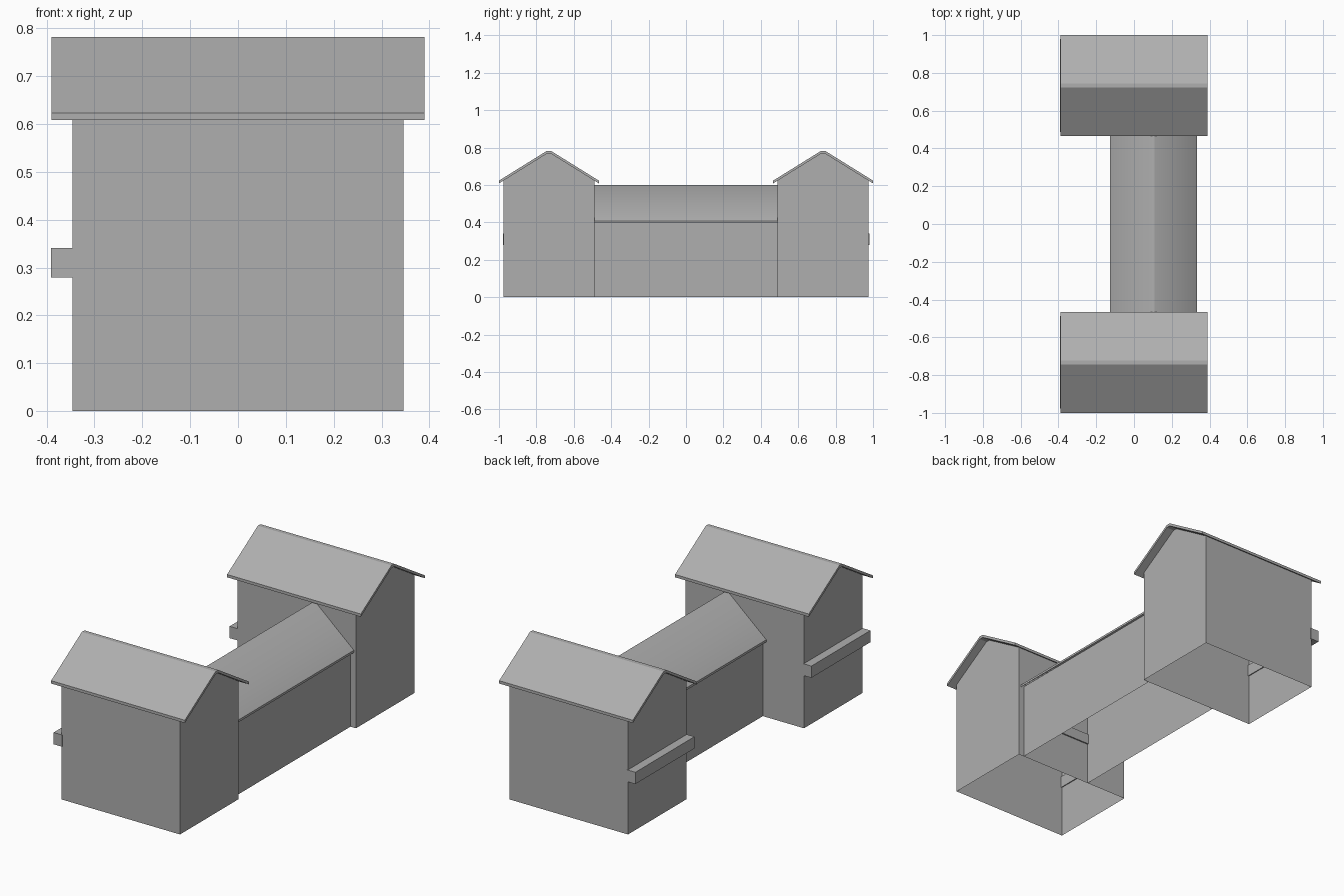
import bpy, bmesh

if "Cube" in bpy.data.objects:
    bpy.data.objects.remove(bpy.data.objects["Cube"])


def sweep(name, profile, half, skip=(), caps=True, turn=False):
    """Extrude a (u, z) profile along an axis; skip leaves chosen sides open.
    u is y and the sweep is along x; turn swaps them."""
    bm = bmesh.new()
    rows = []
    for s in (-half, half):
        rows.append([bm.verts.new((u, s, z) if turn else (s, u, z)) for u, z in profile])
    n = len(profile)
    for i in range(n):
        if i not in skip:
            j = (i + 1) % n
            bm.faces.new((rows[0][i], rows[0][j], rows[1][j], rows[1][i]))
    if caps:
        bm.faces.new(rows[0])
        bm.faces.new(rows[1])
    bmesh.ops.recalc_face_normals(bm, faces=bm.faces)
    me = bpy.data.meshes.new(name)
    bm.to_mesh(me)
    bm.free()
    me.materials.append(grey)
    ob = bpy.data.objects.new(name, me)
    bpy.context.collection.objects.link(ob)
    return ob


def roof_profile(w, eave, ridge, flat, thick):
    """Thin gabled sheet with a narrow flattened ridge."""
    top = [(-w, eave), (-flat, ridge), (flat, ridge), (w, eave)]
    return top + [(u, z - thick) for u, z in reversed(top)]


# Dark grey shared by all parts
grey = bpy.data.materials.new("dark_grey")
grey.diffuse_color = (0.43, 0.43, 0.43, 1)
grey.use_nodes = True
grey.node_tree.nodes["Principled BSDF"].inputs["Base Color"].default_value = grey.diffuse_color

# End buildings: hollow gabled walls, open below, with roof and side beam
for label, y in (("front", -0.733), ("back", 0.733)):
    walls = sweep(label + "_house_walls",
                  [(-0.244, 0), (0.244, 0), (0.244, 0.622), (0.011, 0.768),
                   (-0.011, 0.768), (-0.244, 0.622)],
                  0.346, skip=(0, 2, 3, 4))
    roof = sweep(label + "_house_roof", roof_profile(0.267, 0.623, 0.782, 0.011, 0.015), 0.39)
    beam = sweep(label + "_side_beam",
                 [(-0.245, 0.279), (0.247, 0.279), (0.247, 0.341), (-0.245, 0.341)], 0.025)
    walls.location.y = roof.location.y = beam.location.y = y
    beam.location.x = -0.366

# Connecting hall: two long walls under a softly shaded gable roof
hall = sweep("hall_walls", [(-0.21, 0), (0.21, 0), (0.21, 0.405), (-0.21, 0.405)],
             0.489, skip=(0, 2), caps=False, turn=True)
hall_roof = sweep("hall_roof", roof_profile(0.23, 0.408, 0.6, 0.008, 0.012), 0.489, turn=True)
# The hall's end beam, mostly sunk into the front building
hall_beam = sweep("hall_end_beam", [(-0.553, 0.225), (-0.482, 0.225), (-0.482, 0.28), (-0.553, 0.28)], 0.21)
hall.location.x = hall_roof.location.x = hall_beam.location.x = 0.104

bpy.ops.object.select_all(action='DESELECT')
hall_roof.select_set(True)
bpy.context.view_layer.objects.active = hall_roof
bpy.ops.object.shade_smooth_by_angle(angle=0.8)
